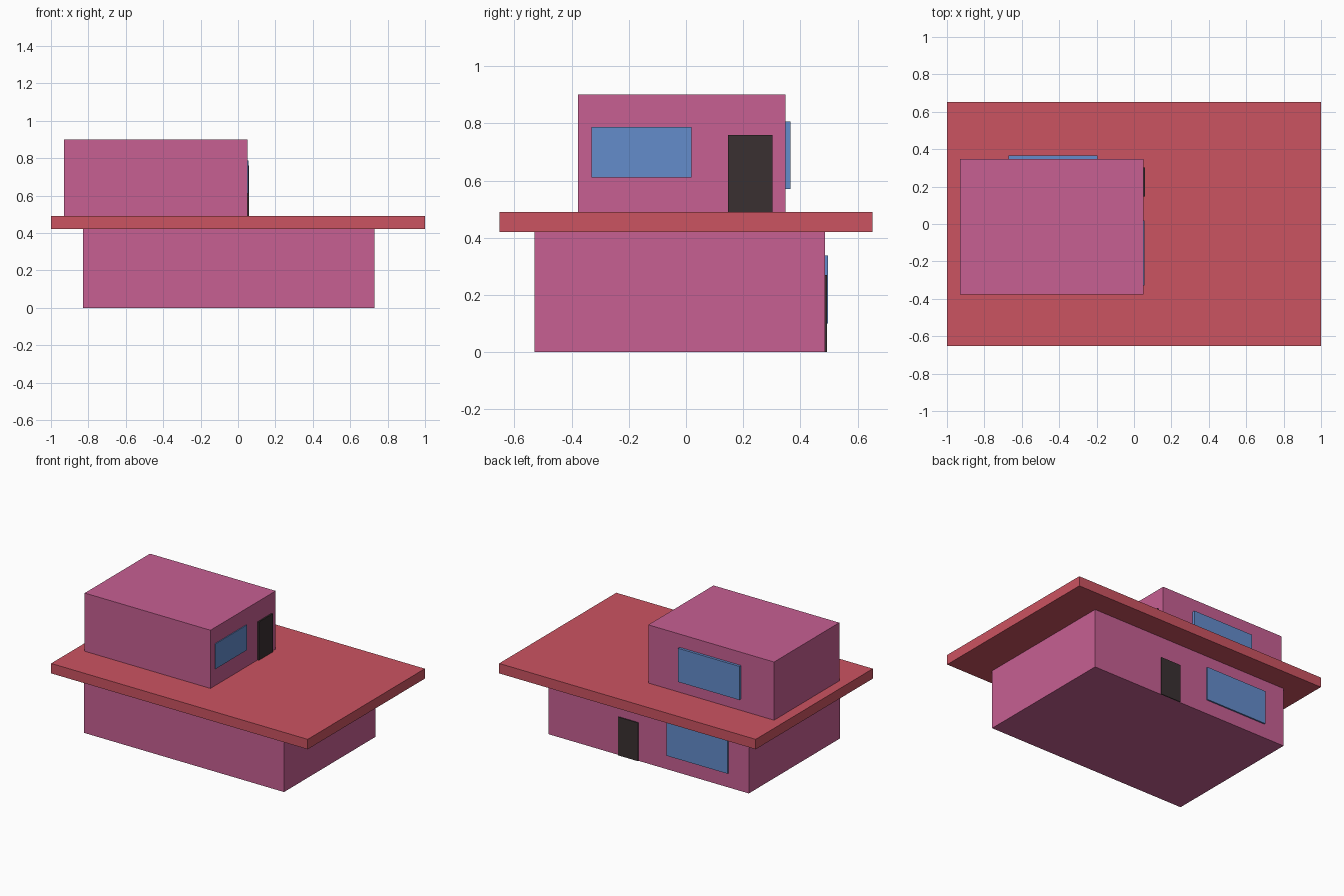
import bpy
import bmesh
from mathutils import Vector

if "Cube" in bpy.data.objects:
    bpy.data.objects.remove(bpy.data.objects["Cube"])


def material(name, color):
    m = bpy.data.materials.new(name)
    m.diffuse_color = (*color, 1)
    m.use_nodes = True
    m.node_tree.nodes["Principled BSDF"].inputs["Base Color"].default_value = m.diffuse_color
    return m


PINK = material("pink_wall", (0.57, 0.115, 0.29))
RED = material("red_slab", (0.60, 0.087, 0.12))
BLUE = material("blue_glass", (0.127, 0.262, 0.597))
DARK = material("dark_door", (0.042, 0.03, 0.031))


def box(name, x, y, z, mat):
    """Box spanning the (min, max) ranges on each axis."""
    lo, hi = (Vector(c) for c in zip(x, y, z))
    bm = bmesh.new()
    bmesh.ops.create_cube(bm, size=1)
    bmesh.ops.scale(bm, vec=hi - lo, verts=bm.verts)
    mesh = bpy.data.meshes.new(name)
    bm.to_mesh(mesh)
    bm.free()
    mesh.materials.append(mat)
    obj = bpy.data.objects.new(name, mesh)
    obj.location = (lo + hi) / 2
    bpy.context.collection.objects.link(obj)
    return obj


# Storeys and the terrace slab between them
box("lower_storey", (-0.83, 0.73), (-0.53, 0.486), (0, 0.42), PINK)
box("terrace_slab", (-1, 1), (-0.652, 0.652), (0.42, 0.49), RED)
box("upper_storey", (-0.93, 0.05), (-0.378, 0.348), (0.49, 0.90), PINK)

# Back wall openings
box("lower_back_door", (0.03, 0.185), (0.47, 0.493), (0, 0.27), DARK)
box("lower_back_window", (-0.672, -0.194), (0.47, 0.496), (0.10, 0.337), BLUE)
box("upper_back_window", (-0.672, -0.194), (0.335, 0.366), (0.57, 0.807), BLUE)

# Right wall openings of the upper storey, facing the terrace
box("terrace_window", (0.035, 0.056), (-0.33, 0.02), (0.61, 0.787), BLUE)
box("terrace_door", (0.035, 0.06), (0.147, 0.302), (0.49, 0.76), DARK)
